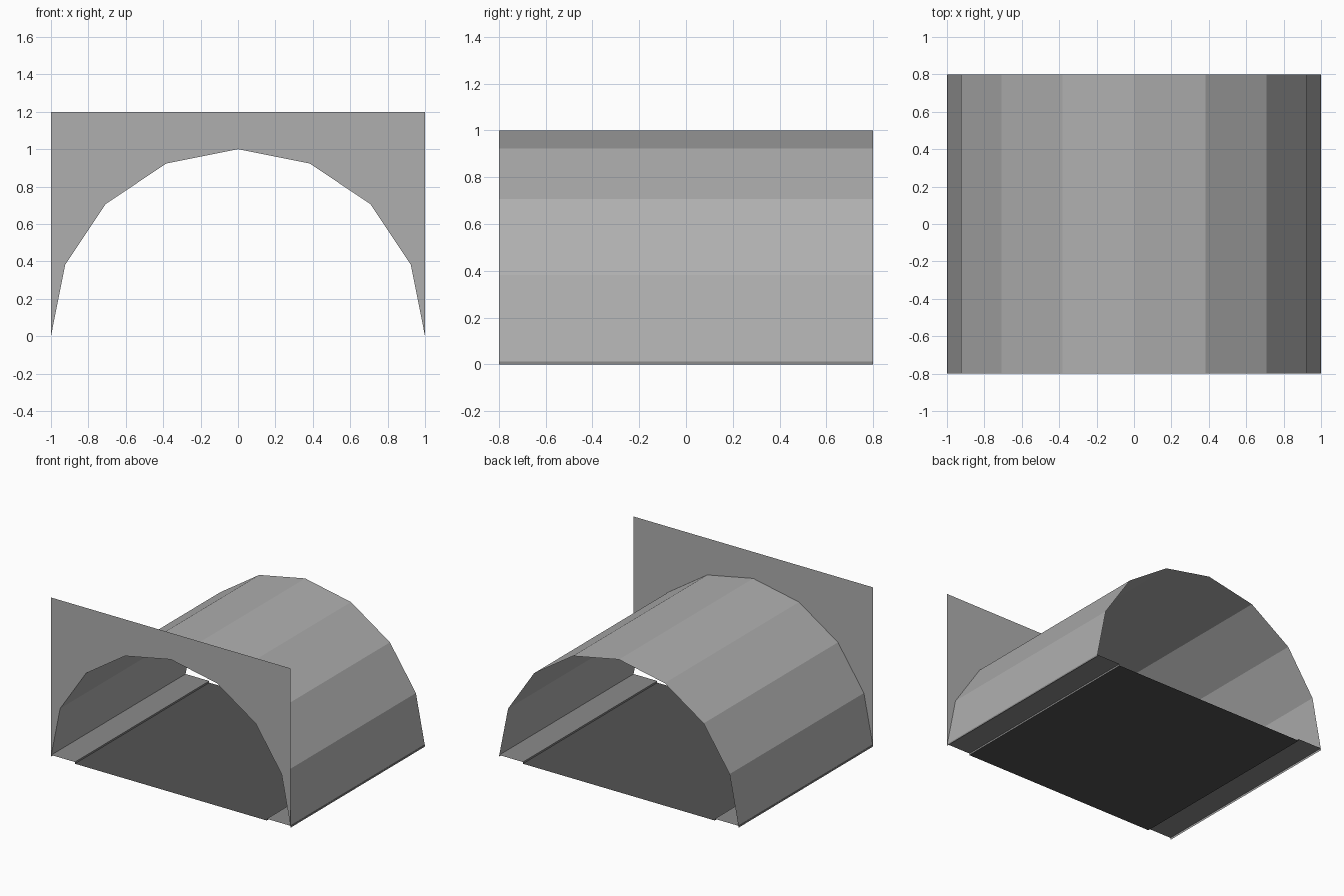
import bpy
import math

if "Cube" in bpy.data.objects:
    bpy.data.objects.remove(bpy.data.objects["Cube"])

HALF_DEPTH = 0.8   # tunnel runs from y = -0.8 to y = 0.8
SEGMENTS = 8       # flat sides of the vault
TOP = 1.2          # top of the front wall
KERB = 0.0128      # pavement height above the road


def material(name, value):
    mat = bpy.data.materials.new(name)
    mat.diffuse_color = (value, value, value, 1.0)
    mat.use_nodes = True
    mat.node_tree.nodes["Principled BSDF"].inputs["Base Color"].default_value = mat.diffuse_color
    return mat


def sheet(name, row_a, row_b, mat):
    """Join two rows of points, running left to right, with quads."""
    n = len(row_a)
    faces = [(i, i + 1, n + i + 1, n + i) for i in range(n - 1)]
    mesh = bpy.data.meshes.new(name)
    mesh.from_pydata(row_a + row_b, [], faces)
    mesh.materials.append(mat)
    obj = bpy.data.objects.new(name, mesh)
    bpy.context.collection.objects.link(obj)
    return obj


def extrude(name, profile, mat):
    """Sweep an x-z profile from the front to the back."""
    return sheet(name,
                 [(x, -HALF_DEPTH, z) for x, z in profile],
                 [(x, HALF_DEPTH, z) for x, z in profile], mat)


concrete = material("light concrete", 0.43)
paving = material("grey paving", 0.26)
asphalt = material("dark asphalt", 0.088)

# Half-round vault
arc = [(-math.cos(math.pi * i / SEGMENTS), math.sin(math.pi * i / SEGMENTS))
       for i in range(SEGMENTS + 1)]
extrude("tunnel_vault", arc, concrete)

# Thin front wall around the arch opening
sheet("front_wall",
      [(x, -HALF_DEPTH, z) for x, z in arc],
      [(x, -HALF_DEPTH, TOP) for x, z in arc], concrete)

# Road surface
extrude("road", [(-0.8, 0), (0.8, 0)], asphalt)

# Raised pavements, open underneath and at the ends
for side, a, b in (("left", -1.0, -0.8), ("right", 0.8, 1.0)):
    extrude(side + "_pavement", [(a, 0), (a, KERB), (b, KERB), (b, 0)], paving)
